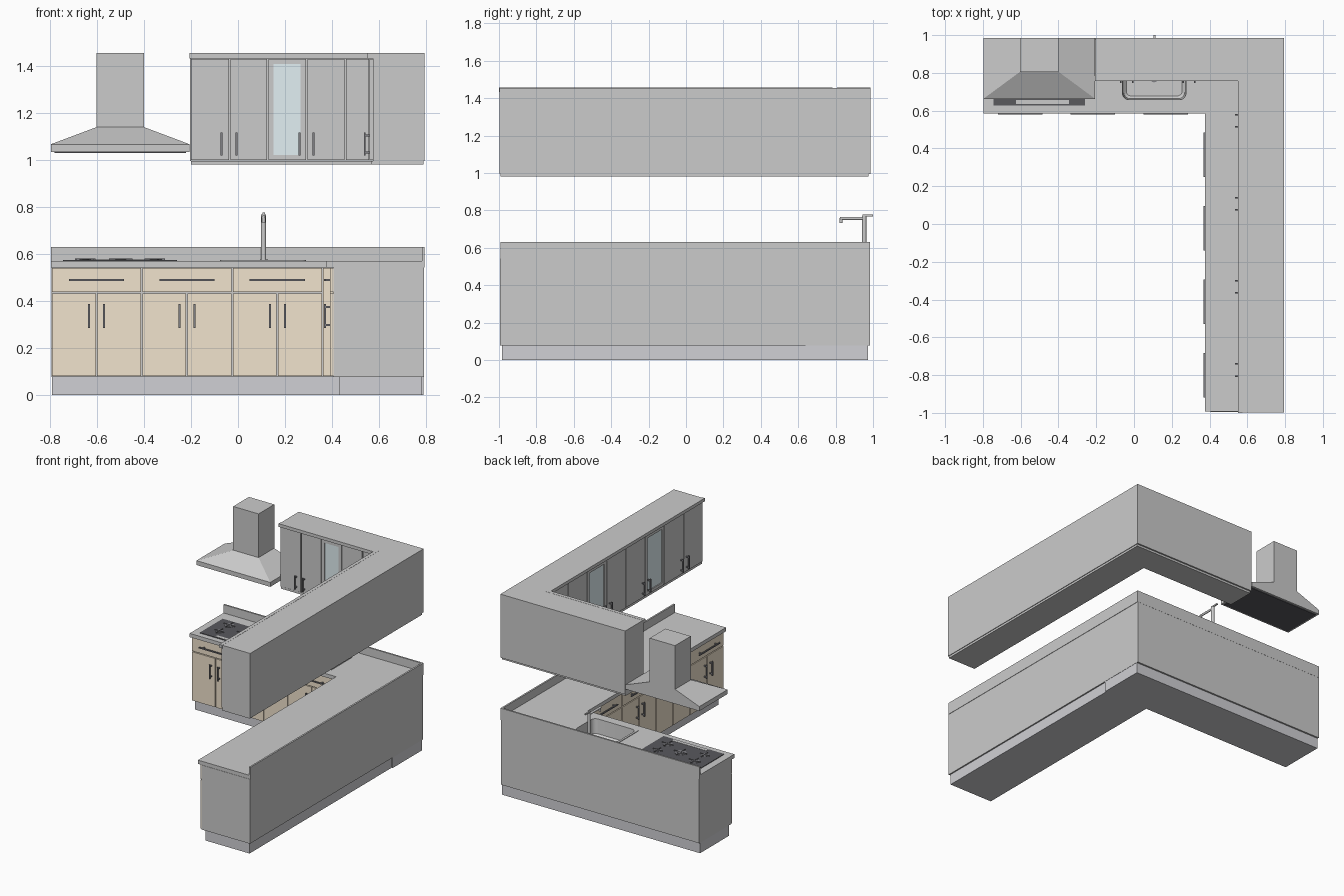
import bpy, bmesh
from math import pi, cos, sin
from mathutils import Matrix, Vector

if "Cube" in bpy.data.objects:
    bpy.data.objects.remove(bpy.data.objects["Cube"])


def material(name, r, g, b):
    m = bpy.data.materials.new(name)
    m.diffuse_color = (r, g, b, 1)
    m.use_nodes = True
    m.node_tree.nodes["Principled BSDF"].inputs["Base Color"].default_value = m.diffuse_color
    return m


WOOD = material("wood", 0.88, 0.77, 0.61)
STONE = material("stone", 0.95, 0.94, 0.93)
PLINTH = material("plinth_grey", 0.63, 0.63, 0.66)
DARK = material("dark_metal", 0.22, 0.22, 0.24)
BLACK = material("black_glass", 0.1, 0.1, 0.11)
GLASS = material("pale_glass", 0.76, 0.87, 0.9)


def finish(name, bm, mat=None, smooth=False):
    bmesh.ops.recalc_face_normals(bm, faces=bm.faces)
    me = bpy.data.meshes.new(name)
    bm.to_mesh(me)
    bm.free()
    ob = bpy.data.objects.new(name, me)
    bpy.context.collection.objects.link(ob)
    if mat:
        me.materials.append(mat)
    if smooth:
        bpy.ops.object.select_all(action='DESELECT')
        bpy.context.view_layer.objects.active = ob
        ob.select_set(True)
        bpy.ops.object.shade_smooth_by_angle()
    return ob


def boxes(name, spans, mat=None):
    """One object from boxes given as (x0, x1, y0, y1, z0, z1)."""
    bm = bmesh.new()
    for x0, x1, y0, y1, z0, z1 in spans:
        m = Matrix.Translation(((x0 + x1) / 2, (y0 + y1) / 2, (z0 + z1) / 2))
        bmesh.ops.create_cube(bm, size=1, matrix=m @ Matrix.Diagonal((x1 - x0, y1 - y0, z1 - z0, 1)))
    return finish(name, bm, mat)


def prism(name, pts, z0, z1, mat=None):
    bm = bmesh.new()
    f = bm.faces.new([bm.verts.new((x, y, z0)) for x, y in pts])
    top = bmesh.ops.extrude_face_region(bm, geom=[f])["geom"]
    bmesh.ops.translate(bm, vec=(0, 0, z1 - z0), verts=[v for v in top if isinstance(v, bmesh.types.BMVert)])
    return finish(name, bm, mat)


def ell(left, right, front, inner_x, inner_y, back):
    """L-shaped outline: back run plus right run."""
    return [(left, inner_y), (inner_x, inner_y), (inner_x, front), (right, front), (right, back), (left, back)]


def rods(name, segs, mat=None, sides=20):
    """Cylinders given as (start, end, radius)."""
    bm = bmesh.new()
    for a, b, r in segs:
        a, b = Vector(a), Vector(b)
        m = Matrix.Translation((a + b) / 2) @ (b - a).to_track_quat('Z', 'Y').to_matrix().to_4x4()
        bmesh.ops.create_cone(bm, cap_ends=True, segments=sides, radius1=r, radius2=r, depth=(b - a).length, matrix=m)
    return finish(name, bm, mat, True)


def on_run(run, face, u0, u1, d0, d1, z0, z1):
    """Box on a run: u runs along the wall, d sticks out of the front face."""
    if run == "back":
        return (u0, u1, face - d1, face - d0, z0, z1)
    return (face - d1, face - d0, u0, u1, z0, z1)


def handle(name, run, face, u, z, length, upright, out):
    h, t = length / 2, 0.004
    p = h * 0.75
    if upright:
        parts = [(u - t, u + t, out - 0.008, out, z - h, z + h)]
        parts += [(u - t, u + t, 0, out - 0.008, z + s * p - t, z + s * p + t) for s in (-1, 1)]
    else:
        parts = [(u - h, u + h, out - 0.008, out, z - t, z + t)]
        parts += [(u + s * p - t, u + s * p + t, 0, out - 0.008, z - t, z + t) for s in (-1, 1)]
    boxes(name, [on_run(run, face, *q) for q in parts], DARK)


G = 0.003   # half of the gap between fronts
T = 0.014   # thickness of the fronts

# Lower carcass, plinth, worktop and upstand
base = prism("lower_carcass", ell(-0.795, 0.792, -0.995, 0.406, 0.618, 0.984), 0.077, 0.543)
boxes("back_plinth", [(-0.793, 0.79, 0.64, 0.972, 0, 0.077)], PLINTH)
boxes("right_plinth", [(0.43, 0.782, -0.985, 0.64, 0, 0.077)], PLINTH)
top = prism("worktop", ell(-0.797, 0.795, -0.993, 0.375, 0.586, 0.985), 0.543, 0.57, STONE)
prism("upstand", ell(-0.797, 0.795, -0.993, 0.783, 0.973, 0.985), 0.57, 0.63, STONE)


# Lower drawers and doors
def lower_unit(tag, run, face, a, b):
    m = (a + b) / 2
    out = face - T
    boxes("drawer_" + tag, [on_run(run, face, a + G, b - G, 0, T, 0.438, 0.54)], WOOD)
    handle("drawer_handle_" + tag, run, out, m, 0.489, 0.235, False, 0.025)
    for side, u0, u1, hu in (("a", a, m, m - 0.032), ("b", m, b, m + 0.032)):
        boxes(f"door_{tag}_{side}", [on_run(run, face, u0 + G, u1 - G, 0, T, 0.08, 0.432)], WOOD)
        handle(f"door_handle_{tag}_{side}", run, out, hu, 0.336, 0.102, True, 0.025)


for i in range(3):
    lower_unit(f"back_{i + 1}", "back", 0.618, -0.795 + 0.385 * i, -0.795 + 0.385 * (i + 1))
for i in range(4):
    lower_unit(f"right_{i + 1}", "side", 0.406, 0.56 - 0.3885 * (i + 1), 0.56 - 0.3885 * i)
boxes("corner_filler", [(0.363, 0.406, 0.604, 0.618, 0.08, 0.54), (0.392, 0.406, 0.563, 0.604, 0.08, 0.54)], WOOD)

# Upper carcass, cornice and base plate
prism("upper_carcass", ell(-0.204, 0.795, -0.997, 0.574, 0.784, 0.986), 0.996, 1.455)
boxes("cornice", [(-0.206, 0.574, 0.758, 0.784, 1.433, 1.456), (0.55, 0.574, -1.0, 0.758, 1.433, 1.456)])
prism("upper_base_plate", ell(-0.2, 0.79, -0.993, 0.566, 0.776, 0.975), 0.981, 0.996)


# Upper doors, some glazed
def upper_door(tag, run, face, a, b, handle_u=None, glazed=False):
    a, b, z0, z1 = a + G, b - G, 1.0, 1.43
    if glazed:
        w = 0.022
        p = [(a, a + w, 0, T, z0, z1), (b - w, b, 0, T, z0, z1),
             (a + w, b - w, 0, T, z0, z0 + w), (a + w, b - w, 0, T, z1 - w, z1)]
        boxes("glass_pane_" + tag, [on_run(run, face, a + w, b - w, 0.001, 0.008, z0 + w, z1 - w)], GLASS)
    else:
        p = [(a, b, 0, T, z0, z1)]
    boxes("upper_door_" + tag, [on_run(run, face, *q) for q in p])
    if handle_u is not None:
        handle("upper_handle_" + tag, run, face - T, handle_u, 1.068, 0.098, True, 0.024)


edges = [-0.204, -0.036, 0.127, 0.292, 0.457, 0.56]
grips = [-0.07, -0.006, 0.262, 0.322, None]
for i in range(5):
    upper_door(f"back_{i + 1}", "back", 0.784, edges[i], edges[i + 1], grips[i], i == 2)
for i in range(8):
    hi = 0.767 - 0.22 * i
    lo = hi - 0.22
    upper_door(f"right_{i + 1}", "side", 0.574, lo, hi, lo + 0.032 if i % 2 == 0 else hi - 0.032, i in (2, 5))

# Extractor hood: canopy rim, sloping canopy, chimney and dark filter
boxes("hood_rim", [(-0.797, -0.206, 0.663, 0.986, 1.035, 1.067)])
bm = bmesh.new()
rings = [[bm.verts.new((x, y, z)) for x, y in ((x0, y0), (x1, y0), (x1, 0.986), (x0, 0.986))]
         for x0, x1, y0, z in ((-0.797, -0.206, 0.663, 1.067), (-0.603, -0.4, 0.806, 1.14))]
for i in range(4):
    j = (i + 1) % 4
    bm.faces.new((rings[0][i], rings[0][j], rings[1][j], rings[1][i]))
finish("hood_canopy", bm)
boxes("hood_chimney", [(-0.603, -0.4, 0.806, 0.986, 1.14, 1.456)])
boxes("hood_filter", [(-0.782, -0.221, 0.678, 0.971, 1.03, 1.035)], BLACK)

# Hob with control strip, burners and pan supports
boxes("hob", [(-0.745, -0.26, 0.627, 0.89, 0.57, 0.574)], BLACK)
boxes("hob_control_strip", [(-0.625, -0.345, 0.634, 0.656, 0.574, 0.5755)])
spots = [(-0.65, 0.715, 0.025), (-0.65, 0.83, 0.032), (-0.355, 0.715, 0.032), (-0.355, 0.83, 0.025), (-0.5, 0.775, 0.038)]
rods("burners", [((x, y, 0.574), (x, y, 0.576), r) for x, y, r in spots]
     + [((x, y, 0.576), (x, y, 0.579), r * 0.6) for x, y, r in spots], DARK, 24)
boxes("pan_supports", [s for x, y, r in spots for s in
                       ((x - r - 0.012, x + r + 0.012, y - 0.002, y + 0.002, 0.575, 0.581),
                        (x - 0.002, x + 0.002, y - r - 0.012, y + r + 0.012, 0.575, 0.581))], DARK)

# Opening for the sink through worktop and carcass
cutter = boxes("sink_cutter", [(-0.063, 0.277, 0.652, 0.893, 0.44, 0.7)])
for ob in (base, top):
    mod = ob.modifiers.new("sink_opening", 'BOOLEAN')
    mod.operation, mod.solver, mod.object = 'DIFFERENCE', 'EXACT', cutter
    bpy.context.view_layer.objects.active = ob
    bpy.ops.object.modifier_apply(modifier=mod.name)
bpy.data.objects.remove(cutter)

# Sink: nested rounded rectangles bridged from rim to basin floor
bm = bmesh.new()
loops = []
for hw, hd, r, z in ((0.183, 0.132, 0.018, 0.570), (0.183, 0.132, 0.018, 0.574), (0.168, 0.114, 0.034, 0.574),
                     (0.162, 0.108, 0.034, 0.47), (0.148, 0.094, 0.026, 0.455)):
    ring = []
    for k, (sx, sy) in enumerate(((1, 1), (-1, 1), (-1, -1), (1, -1))):
        for n in range(7):
            a = pi / 2 * (k + n / 6)
            ring.append(bm.verts.new((0.107 + sx * (hw - r) + r * cos(a), 0.772 + sy * (hd - r) + r * sin(a), z)))
    loops.append(ring)
for p, q in zip(loops, loops[1:]):
    for i in range(len(p)):
        j = (i + 1) % len(p)
        bm.faces.new((p[i], p[j], q[j], q[i]))
bm.faces.new(loops[-1])
finish("sink", bm, None, True)
rods("sink_drain", [((0.107, 0.772, 0.455), (0.107, 0.772, 0.458), 0.022)], DARK)

# Tap: column, spout, nozzle and lever
X, Y = 0.109, 0.953
rods("tap", [((X, Y, 0.57), (X, Y, 0.577), 0.016), ((X, Y, 0.577), (X, Y, 0.768), 0.011),
             ((X, Y, 0.757), (X, 0.823, 0.757), 0.008), ((X, 0.829, 0.76), (X, 0.829, 0.733), 0.008)])
boxes("tap_lever", [(X - 0.005, X + 0.005, 0.943, 1.0, 0.768, 0.777)])
